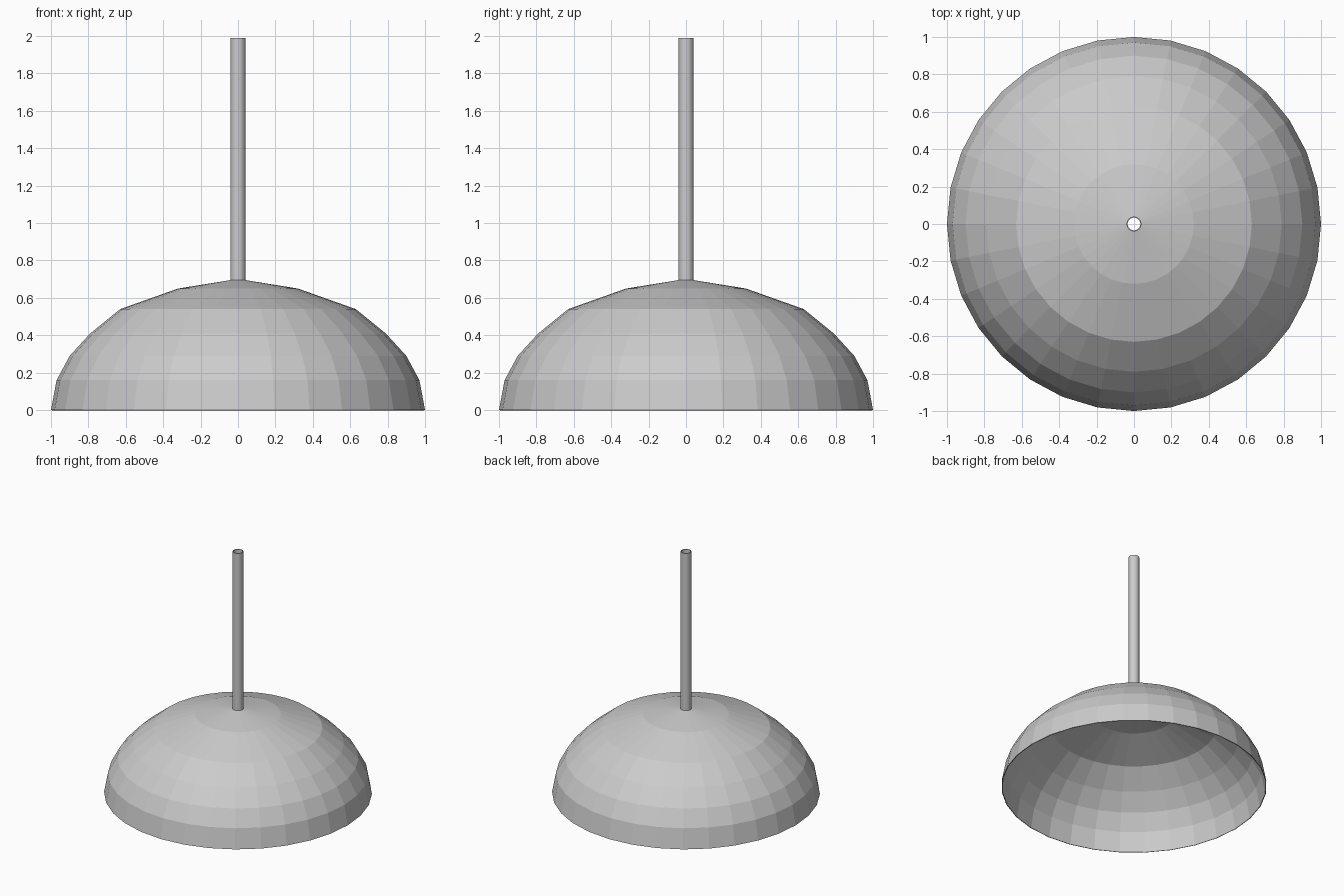
import bpy, bmesh, math

if "Cube" in bpy.data.objects:
    bpy.data.objects.remove(bpy.data.objects["Cube"])

SEGS = 32


def lathe(name, profile, thickness):
    """Spin an (r, z) profile about z, then thicken it inwards."""
    bm = bmesh.new()
    rings = []
    for r, z in profile:
        rings.append([bm.verts.new((r * math.cos(2 * math.pi * i / SEGS),
                                    r * math.sin(2 * math.pi * i / SEGS), z))
                      for i in range(SEGS)])
    for low, high in zip(rings, rings[1:]):
        for i in range(SEGS):
            j = (i + 1) % SEGS
            bm.faces.new((low[i], low[j], high[j], high[i]))
    mesh = bpy.data.meshes.new(name)
    bm.to_mesh(mesh)
    bm.free()
    ob = bpy.data.objects.new(name, mesh)
    bpy.context.collection.objects.link(ob)
    mod = ob.modifiers.new("thickness", 'SOLIDIFY')
    mod.thickness = thickness
    mod.offset = -1
    return ob


# Open faceted dome with a small hole at the top
lathe("lamp_shade", [(1.0, 0.0), (0.97, 0.16), (0.9, 0.29), (0.79, 0.41),
                     (0.63, 0.54), (0.32, 0.65), (0.04, 0.695)], 0.006)

# Hollow hanging tube rising from the hole
lathe("hanging_tube", [(0.04, 0.695), (0.04, 1.99)], 0.006)
